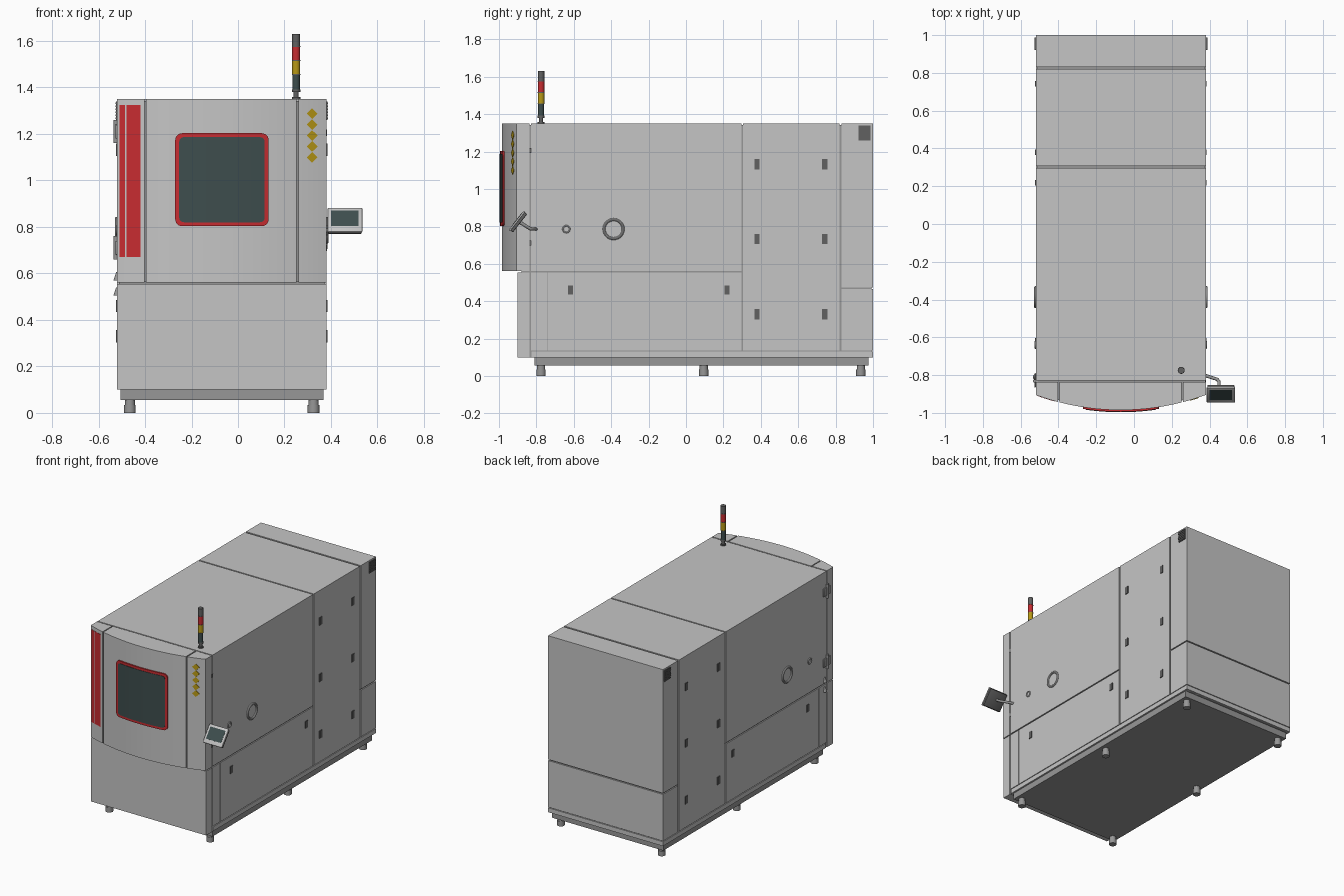
import bpy, bmesh, math
from mathutils import Vector

cube = bpy.data.objects.get("Cube")
if cube:
    bpy.data.objects.remove(cube, do_unlink=True)


def material(name, r, g, b):
    m = bpy.data.materials.new(name)
    m.use_nodes = True
    m.diffuse_color = (r, g, b, 1)
    m.node_tree.nodes["Principled BSDF"].inputs["Base Color"].default_value = (r, g, b, 1)
    return m


BODY = material("body grey", 0.56, 0.56, 0.56)
FRAME = material("frame grey", 0.31, 0.31, 0.31)
DARK = material("dark grey", 0.12, 0.12, 0.12)
RED = material("signal red", 0.57, 0.025, 0.03)
YELLOW = material("signal yellow", 0.48, 0.32, 0.008)
GLASS = material("dark glass", 0.048, 0.075, 0.075)

LEFT, RIGHT = -0.52, 0.38          # body sides
MID = (LEFT + RIGHT) / 2
TOP = 1.35
parts = []


def finish(name, bm, mat):
    bmesh.ops.recalc_face_normals(bm, faces=bm.faces)
    me = bpy.data.meshes.new(name)
    bm.to_mesh(me)
    bm.free()
    me.materials.append(mat)
    ob = bpy.data.objects.new(name, me)
    bpy.context.collection.objects.link(ob)
    parts.append(ob)
    return ob


def box(name, x, y, z, mat, bevel=0.0):
    """Box from (min, max) pairs."""
    bm = bmesh.new()
    bmesh.ops.create_cube(bm, size=1)
    for v in bm.verts:
        v.co = [lo + (c + 0.5) * (hi - lo) for c, (lo, hi) in zip(v.co, (x, y, z))]
    if bevel:
        bmesh.ops.bevel(bm, geom=bm.edges[:], offset=bevel, segments=2, affect='EDGES', profile=0.5)
    return finish(name, bm, mat)


def cylinder(name, x, y, z0, z1, r, mat, r2=None):
    bm = bmesh.new()
    bmesh.ops.create_cone(bm, cap_ends=True, segments=24, radius1=r,
                          radius2=r if r2 is None else r2, depth=z1 - z0)
    bmesh.ops.translate(bm, verts=bm.verts, vec=(x, y, (z0 + z1) / 2))
    return finish(name, bm, mat)


def arc(x):
    """Front curve of the upper housing."""
    R = 1.306
    return -0.985 + R - math.sqrt(R * R - (x - MID) ** 2)


def bowed(name, columns, offset, mat, back=None):
    """Solid following the front curve; columns are (x, z_low, z_high)."""
    bm = bmesh.new()
    rings = []
    for x, lo, hi in columns:
        front = arc(x) - offset
        rear = arc(x) + 0.002 if back is None else back
        rings.append([bm.verts.new(p) for p in
                      ((x, front, lo), (x, front, hi), (x, rear, hi), (x, rear, lo))])
    for a, b in zip(rings, rings[1:]):
        for i in range(4):
            j = (i + 1) % 4
            bm.faces.new((a[i], a[j], b[j], b[i]))
    bm.faces.new(rings[0])
    bm.faces.new(rings[-1])
    return finish(name, bm, mat)


def rounded(x0, x1, z0, z1, r=0.0, n=16):
    """Columns of a rectangle with rounded corners."""
    cols = [(x0 + r + (x1 - x0 - 2 * r) * i / n, z0, z1) for i in range(n + 1)]
    if r:
        ends = []
        for i in range(6):
            a = math.pi / 2 * i / 6
            ends.append((r * (1 - math.cos(a)), r * (1 - math.sin(a)) * 0.999))
        cols = ([(x0 + d, z0 + h, z1 - h) for d, h in ends] + cols
                + [(x1 - d, z0 + h, z1 - h) for d, h in reversed(ends)])
    return cols


# Core, plinth and feet
box("inner_core", (LEFT + 0.008, RIGHT - 0.008), (-0.88, 0.992), (0.1, TOP - 0.008), FRAME)
box("plinth", (-0.505, 0.368), (-0.81, 0.975), (0.055, 0.1), FRAME)
for x in (-0.465, 0.325):
    for y in (-0.775, 0.095, 0.935):
        cylinder("foot_pad", x, y, 0, 0.035, 0.025, FRAME)
        cylinder("foot_stem", x, y, 0.035, 0.056, 0.022, FRAME)

# Housing panels, separated by narrow joints
full = (LEFT, RIGHT)
for name, y, z in (
        ("base_rail", (-0.825, 1.0), (0.1, 0.131)),
        ("front_lower_panel", (-0.9, -0.836), (0.1, 0.554)),
        ("front_corner_post", (-0.828, -0.744), (0.136, 0.554)),
        ("lower_panel", (-0.74, 0.297), (0.136, 0.554)),
        ("upper_housing", (-0.828, 0.297), (0.562, TOP)),
        ("middle_cabinet", (0.306, 0.82), (0.136, TOP)),
        ("rear_lower_panel", (0.832, 1.0), (0.136, 0.466)),
        ("rear_upper_panel", (0.832, 1.0), (0.474, TOP))):
    box(name, full, y, z, BODY)

# Bowed front: two side pieces and the door
for name, x0, x1 in (("front_right_corner", LEFT, -0.402),
                     ("front_door", -0.395, 0.252),
                     ("front_left_corner", 0.26, RIGHT)):
    bowed(name, rounded(x0, x1, 0.56, TOP), 0, BODY, back=-0.836)
bowed("door_joint_backing", rounded(-0.41, 0.27, 0.565, TOP - 0.008), -0.01, FRAME, back=-0.84)

# Window, red stripes and yellow diamonds
bowed("window_frame", rounded(-0.27, 0.132, 0.803, 1.203, 0.03), 0.009, RED)
bowed("window_glass", rounded(-0.253, 0.115, 0.82, 1.186, 0.02), 0.0115, GLASS)
for x0, x1 in ((-0.51, -0.485), (-0.479, -0.42)):
    bowed("red_stripe", rounded(x0, x1, 0.67, 1.325, n=4), 0.002, RED)
for i in range(5):
    z, h = 1.287 - i * 0.047, 0.023
    bowed("yellow_diamond", [(0.319 + s * h, z - k, z + k) for s, k in
                             ((-1, 0.0004), (0, h), (1, 0.0004))], 0.003, YELLOW)

# Details on both sides
for side, face in ((-1, LEFT), (1, RIGHT)):
    def plate(name, y, z, w, h, mat, depth=0.005):
        x = sorted((face - side * 0.004, face + side * depth))
        box(name, x, (y - w / 2, y + w / 2), (z - h / 2, z + h / 2), mat)

    for y in (0.38, 0.742):
        for z in (0.33, 0.732, 1.132):
            plate("cabinet_latch", y, z, 0.028, 0.054, DARK)
    for y in (-0.618, 0.219):
        plate("lower_latch", y, 0.46, 0.028, 0.05, DARK)
    plate("vent", 0.954, 1.3, 0.066, 0.08, DARK)
    for i in range(6):
        plate("vent_slat", 0.954, 1.268 + i * 0.0128, 0.066, 0.006, DARK, 0.008)
    for z in (0.71, 1.205):
        plate("joint_hinge", -0.832, z, 0.01, 0.026, DARK, 0.002)
    # Round ports
    for name, y, R, r in (("large_port_ring", -0.387, 0.051, 0.0075),
                          ("small_port_ring", -0.64, 0.018, 0.004)):
        bpy.ops.mesh.primitive_torus_add(location=(face + side * 0.002, y, 0.785),
                                         rotation=(0, math.pi / 2, 0), major_radius=R,
                                         minor_radius=r, major_segments=40, minor_segments=10)
        ring = bpy.context.object
        ring.name = name
        ring.data.materials.append(BODY)
        parts.append(ring)

# Door hinges and hooks on the right side
for z in (0.71, 1.21):
    box("door_hinge_leaf", (LEFT - 0.008, LEFT), (-0.865, -0.79), (z - 0.03, z + 0.03), FRAME, 0.003)
    cylinder("door_hinge_pin", LEFT - 0.006, -0.832, z - 0.05, z + 0.05, 0.009, FRAME)
for z in (0.505, 0.57):
    cylinder("side_hook", LEFT, -0.81, z, z + 0.035, 0.016, FRAME, 0.004)

# Signal tower
for name, z0, z1, r, mat in (
        ("tower_foot", 1.348, 1.358, 0.018, DARK), ("tower_pole", 1.355, 1.385, 0.011, DARK),
        ("tower_collar", 1.38, 1.392, 0.018, DARK), ("tower_green_light", 1.392, 1.455, 0.0165, GLASS),
        ("tower_yellow_light", 1.457, 1.515, 0.0175, YELLOW), ("tower_red_light", 1.517, 1.575, 0.0175, RED),
        ("tower_cap", 1.577, 1.63, 0.0175, DARK)):
    cylinder(name, 0.25, -0.775, z0, z1, r, mat)
for z in (1.456, 1.516, 1.576):
    cylinder("tower_seam", 0.25, -0.775, z - 0.002, z + 0.002, 0.0185, DARK)

# Tilted control pad with its arm
for name, hx, hy, z, mat, bevel in (
        ("pad_shell", 0.072, 0.062, (-0.016, 0.002), DARK, 0.005),
        ("pad_bezel", 0.075, 0.065, (0.0, 0.01), BODY, 0.004),
        ("pad_screen", 0.059, 0.042, (0.008, 0.0115), GLASS, 0)):
    shift = 0.005 if name == "pad_screen" else 0
    pad = box(name, (-hx, hx), (shift - hy, shift + hy), z, mat, bevel)
    pad.location = (0.46, -0.9, 0.826)
    pad.rotation_euler.x = math.radians(52)

path = bpy.data.curves.new("pad_arm", 'CURVE')
path.dimensions = '3D'
path.bevel_depth = 0.009
path.bevel_resolution = 3
path.use_fill_caps = True
line = path.splines.new('POLY')
points = [Vector(p) for p in ((0.37, -0.8, 0.785), (0.44, -0.822, 0.785),
                              (0.45, -0.835, 0.788), (0.45, -0.885, 0.82))]
line.points.add(len(points) - 1)
for p, co in zip(line.points, points):
    p.co = (*co, 1)
path.materials.append(FRAME)
bpy.context.collection.objects.link(bpy.data.objects.new("pad_arm", path))

# Smooth rounded parts, keep sharp edges
bpy.ops.object.select_all(action='DESELECT')
for ob in parts:
    ob.select_set(True)
bpy.context.view_layer.objects.active = parts[0]
bpy.ops.object.shade_smooth_by_angle(angle=math.radians(30))
